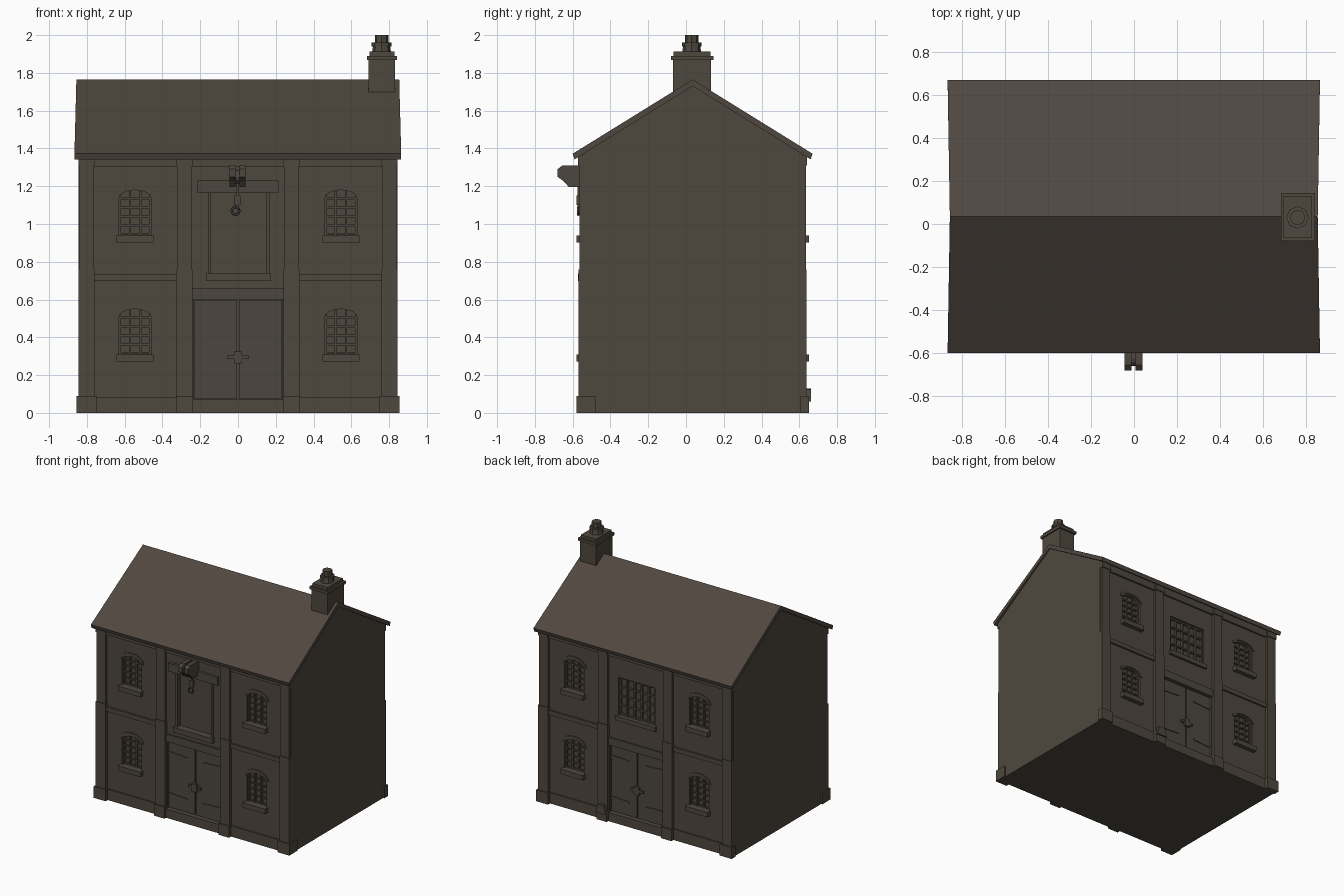
import bpy, bmesh, math

cube = bpy.data.objects.get("Cube")
if cube:
    bpy.data.objects.remove(cube, do_unlink=True)

MID = 0.035      # depth of the ridge line
HALF = 0.58      # ridge line to the recessed wall face


def material(name, rgb):
    m = bpy.data.materials.new(name)
    m.use_nodes = True
    m.diffuse_color = (*rgb, 1)
    m.node_tree.nodes["Principled BSDF"].inputs["Base Color"].default_value = (*rgb, 1)
    return m


STONE = material("brown masonry", (0.076, 0.064, 0.048))
SLATE = material("roof slate", (0.079, 0.063, 0.050))
TIMBER = material("dark timber", (0.073, 0.061, 0.047))


def rect(x0, x1, z0, z1):
    return [(x0, z0), (x1, z0), (x1, z1), (x0, z1)]


def add_prism(bm, pts, a, b, axis):
    def place(p, t):
        return (t, p[0], p[1]) if axis == "x" else (p[0], t, p[1])
    lo = [bm.verts.new(place(p, a)) for p in pts]
    hi = [bm.verts.new(place(p, b)) for p in pts]
    bm.faces.new(lo)
    bm.faces.new(hi[::-1])
    n = len(pts)
    for i in range(n):
        j = (i + 1) % n
        bm.faces.new((lo[i], hi[i], hi[j], lo[j]))


def part(name, shapes, mat, axis="y"):
    """One object from prisms given as (outline, start, end)."""
    bm = bmesh.new()
    for pts, a, b in shapes:
        add_prism(bm, pts, a, b, axis)
    bmesh.ops.recalc_face_normals(bm, faces=bm.faces)
    me = bpy.data.meshes.new(name)
    bm.to_mesh(me)
    bm.free()
    me.materials.append(mat)
    ob = bpy.data.objects.new(name, me)
    bpy.context.collection.objects.link(ob)
    return ob


def depth(side, d):
    """Depth d outside the wall face; side 1 is front, -1 is back."""
    return MID - side * (HALF + d)


def on(side, pts, d0, d1):
    return (pts, depth(side, d0), depth(side, d1))


def arc(cx, z, half, rise, n=8):
    return [(cx + half * math.cos(math.pi * i / n), z + rise * math.sin(math.pi * i / n))
            for i in range(n + 1)]


def arched(cx, z):
    return [(cx - 0.085, z), (cx + 0.085, z)] + arc(cx, z + 0.195, 0.085, 0.045)


def brow(cx, z):
    return arc(cx, z + 0.205, 0.105, 0.068) + arc(cx, z + 0.205, 0.09, 0.046)[::-1]


WINDOWS = [(x, z) for x in (-0.545, 0.545) for z in (0.31, 0.94)]
DOOR = rect(-0.235, 0.235, 0.07, 0.6)
LOFT = rect(-0.155, 0.165, 0.735, 1.165)
BACK_LIGHT = rect(-0.16, 0.16, 0.85, 1.15)

# Walls with recessed openings
walls = part("walls", [([(MID - HALF, 0), (MID + HALF, 0), (MID + HALF, 1.385),
                         (MID, 1.745), (MID - HALF, 1.385)], -0.845, 0.845)], STONE, "x")
holes = []
for s in (1, -1):
    holes += [on(s, arched(x, z), -0.03, 0.1) for x, z in WINDOWS]
    holes.append(on(s, DOOR, -0.025, 0.1))
holes += [on(1, LOFT, -0.03, 0.1), on(-1, BACK_LIGHT, -0.03, 0.1)]
cutter = part("opening_cutter", holes, STONE)
cutter.hide_render = True
mod = walls.modifiers.new("openings", "BOOLEAN")
mod.object = cutter
mod.solver = "EXACT"
bpy.context.view_layer.update()
cut = bpy.data.meshes.new_from_object(walls.evaluated_get(bpy.context.evaluated_depsgraph_get()))
walls.modifiers.clear()
walls.data = cut
bpy.data.objects.remove(cutter, do_unlink=True)

for s, label in ((1, "front"), (-1, "back")):
    # Pilasters in two storeys, with blocks and plinths
    pil, plinth, band = [], [], []
    for x0, x1 in ((-0.845, -0.76), (-0.325, -0.24), (0.24, 0.325), (0.76, 0.845)):
        pil += [on(s, rect(x0, x1, 0.08, 0.76), -0.02, 0.024),
                on(s, rect(x0 + 0.004, x1 - 0.004, 0.75, 1.32), -0.02, 0.019),
                on(s, rect(x0, x1, 1.31, 1.365), -0.02, 0.026)]
        out = 0.01 if abs(x0 + x1) > 1 else 0.003
        back = -0.065 if s == 1 else -0.01
        plinth.append(on(s, rect(x0 - out, x1 + out, 0, 0.09), back, 0.036))
    part(label + "_pilasters", pil, STONE)
    part(label + "_pilaster_plinths", plinth, STONE)

    # String course, wall plinth and eaves band in the outer bays
    for k in (-1, 1):
        a, b = sorted((k * 0.325, k * 0.76))
        band += [on(s, rect(a, b, 0.7, 0.735), -0.01, 0.014),
                 on(s, rect(a, b, 0, 0.085), -0.01, 0.01)]
    band.append(on(s, rect(-0.76, 0.76, 1.305, 1.37), -0.01, 0.014))
    part(label + "_wall_bands", band, STONE)

    # Arched windows: sill, brow and glazing bars
    trim, bars = [], []
    for cx, z in WINDOWS:
        trim += [on(s, rect(cx - 0.098, cx + 0.098, z - 0.038, z), -0.02, 0.036),
                 on(s, brow(cx, z), -0.005, 0.007)]
        for dx in (-0.08, -0.028, 0.028, 0.08):
            top = 0.215 if abs(dx) > 0.05 else 0.236
            bars.append(on(s, rect(cx + dx - 0.005, cx + dx + 0.005, z, z + top), -0.032, -0.014))
        for i in range(5):
            zz = z + 0.006 + i * 0.047
            bars.append(on(s, rect(cx - 0.084, cx + 0.084, zz - 0.005, zz + 0.005), -0.032, -0.017))
    part(label + "_sills_and_brows", trim, STONE)
    part(label + "_window_bars", bars, TIMBER)

    # Double doors with beam, threshold, strap hinges and lock
    leaves, iron = [], []
    for k in (-1, 1):
        leaves.append(on(s, rect(*sorted((k * 0.004, k * 0.23)), 0.075, 0.595), -0.03, -0.012))
        for z in (0.18, 0.505):
            iron.append(on(s, [(k * 0.23, z - 0.013), (k * 0.23, z + 0.013), (k * 0.07, z + 0.004),
                               (k * 0.07, z - 0.004)], -0.014, -0.006))
    iron += [on(s, rect(-0.055, 0.055, 0.285, 0.305), -0.014, 0.0),
             on(s, rect(-0.022, 0.022, 0.262, 0.325), -0.014, 0.006)]
    part(label + "_door_leaves", leaves, TIMBER)
    part(label + "_door_ironwork", iron, TIMBER)
    part(label + "_door_beam", [on(s, rect(-0.24, 0.24, 0.6, 0.66), -0.01, 0.012)], TIMBER)
    part(label + "_door_threshold", [on(s, rect(-0.24, 0.24, 0, 0.07), -0.03, 0.016)], STONE)

# Loading door on the upper floor
part("loading_door_lintel", [on(1, rect(-0.215, 0.215, 1.165, 1.23), -0.02, 0.02)], TIMBER)
part("loading_door_sill", [on(1, rect(-0.17, 0.175, 0.697, 0.737), -0.03, 0.026)], STONE)
part("loading_door_frame", [on(1, rect(-0.157, -0.143, 0.735, 1.165), -0.03, 0.008),
                            on(1, rect(0.152, 0.167, 0.735, 1.165), -0.03, 0.008)], TIMBER)

# Wide rear window
grid = [on(-1, rect(x - 0.006, x + 0.006, 0.85, 1.15), -0.032, -0.012)
        for x in (-0.154, -0.093, -0.031, 0.031, 0.093, 0.154)]
grid += [on(-1, rect(-0.16, 0.16, z - 0.006, z + 0.006), -0.032, -0.014)
         for z in (0.856, 0.928, 1.0, 1.072, 1.144)]
part("rear_window_bars", grid, TIMBER)
part("rear_window_sill", [on(-1, rect(-0.175, 0.175, 0.815, 0.85), -0.02, 0.02)], STONE)
part("rear_guard_stone", [on(-1, [(0.235, 0.06), (0.33, 0.06), (0.31, 0.125), (0.26, 0.13)],
                             0.0, 0.048)], STONE)

# Hoist: two cheeks, a wheel, a rope and a ring
cheek = [(-0.54, 1.31), (-0.655, 1.31), (-0.68, 1.29), (-0.68, 1.25),
         (-0.645, 1.225), (-0.62, 1.195), (-0.54, 1.195)]
part("hoist_cheeks", [(cheek, -0.045, -0.012), (cheek, 0.007, 0.04)], TIMBER, "x")
wheel = [(-0.625 + 0.035 * math.cos(i * math.pi / 6), 1.25 + 0.035 * math.sin(i * math.pi / 6))
         for i in range(12)]
part("hoist_wheel", [(wheel, -0.013, 0.008)], TIMBER, "x")
part("hoist_rope", [on(1, rect(-0.009, 0.003, 1.09, 1.22), 0.018, 0.03),
                    on(1, rect(-0.02, 0.012, 1.1, 1.15), 0.012, 0.034)], TIMBER)
bpy.ops.mesh.primitive_torus_add(major_segments=12, minor_segments=6, major_radius=0.02,
                                 minor_radius=0.007, location=(-0.013, depth(1, 0.025), 1.07),
                                 rotation=(math.pi / 2, 0, 0))
ring = bpy.context.object
ring.name = "hoist_ring"
ring.data.materials.append(TIMBER)

# Pitched roof, slightly shorter along the ridge
roof = part("roof", [([(-0.6, 1.372), (MID, 1.765), (0.67, 1.372), (0.66, 1.342),
                       (MID, 1.73), (-0.59, 1.342)], -0.866, 0.864)], SLATE, "x")
for v in roof.data.vertices:
    if v.co.z > 1.5:
        v.co.x *= 0.988

# Chimney stack, stepped cap and pot
part("chimney_stack", [(rect(0.692, 0.832, 1.66, 1.875), -0.07, 0.132)], STONE)
part("chimney_cap", [(rect(0.682, 0.842, 1.868, 1.89), -0.08, 0.145),
                     (rect(0.695, 0.828, 1.89, 1.912), -0.065, 0.13)], STONE)
bm = bmesh.new()
for r0, r1, z0, z1 in ((0.05, 0.045, 1.91, 1.945), (0.052, 0.052, 1.94, 1.96),
                       (0.036, 0.036, 1.955, 2.0)):
    made = bmesh.ops.create_cone(bm, cap_ends=True, segments=8, radius1=r0, radius2=r1,
                                 depth=z1 - z0)
    bmesh.ops.translate(bm, verts=made["verts"], vec=(0.76, 0.03, (z0 + z1) / 2))
me = bpy.data.meshes.new("chimney_pot")
bm.to_mesh(me)
bm.free()
me.materials.append(STONE)
bpy.context.collection.objects.link(bpy.data.objects.new("chimney_pot", me))
